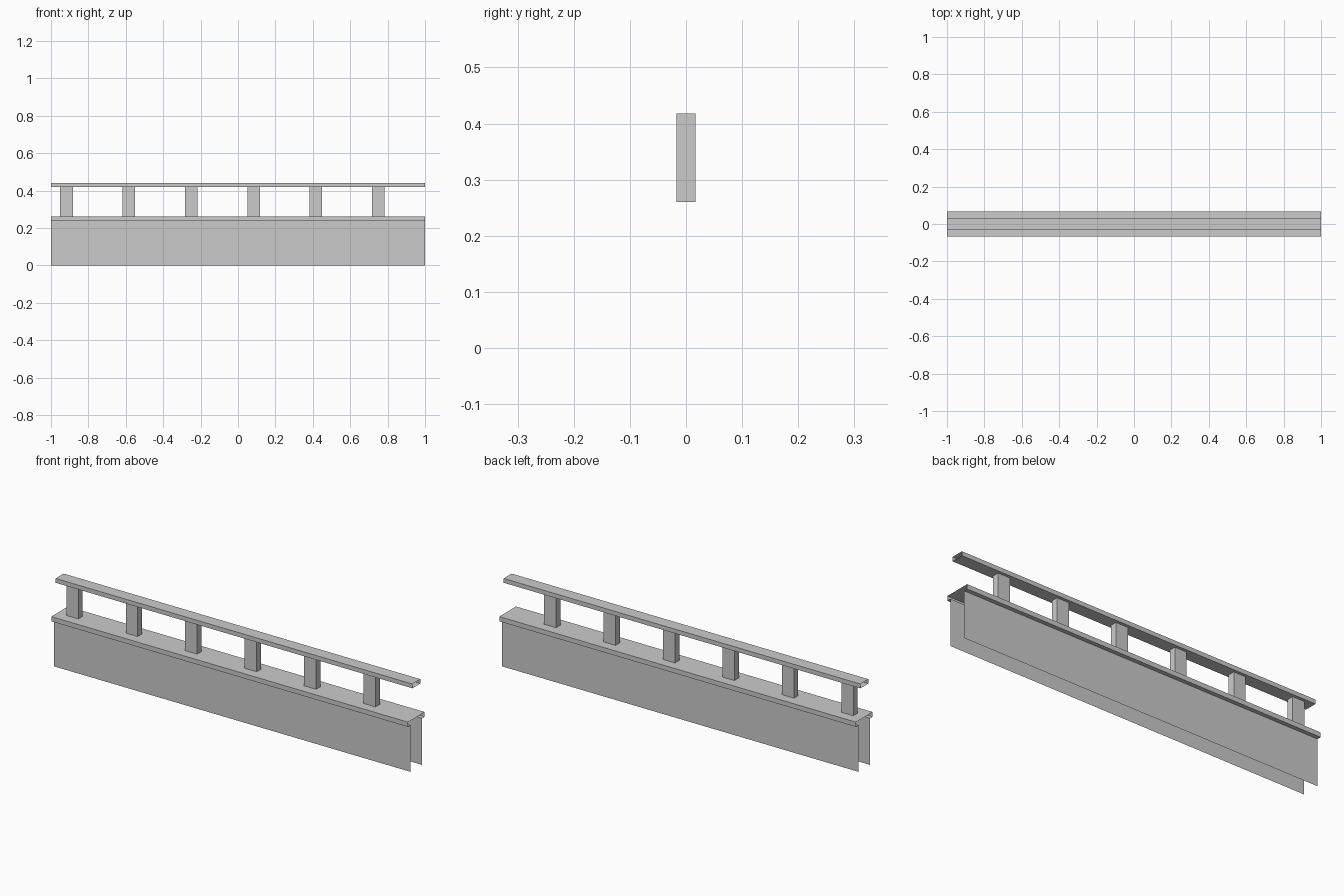
import bpy

if "Cube" in bpy.data.objects:
    bpy.data.objects.remove(bpy.data.objects["Cube"])

LENGTH = 2.0


def make_object(name, verts, faces):
    mesh = bpy.data.meshes.new(name)
    mesh.from_pydata(verts, [], faces)
    mesh.update()
    obj = bpy.data.objects.new(name, mesh)
    bpy.context.collection.objects.link(obj)
    return obj


def extrude_profile(name, profile, closed):
    """Sweep a (y, z) profile along x as an open-ended sheet."""
    n = len(profile)
    verts = [(x, y, z) for x in (-LENGTH / 2, LENGTH / 2) for y, z in profile]
    faces = [(i, (i + 1) % n, n + (i + 1) % n, n + i)
             for i in range(n if closed else n - 1)]
    return make_object(name, verts, faces)


def open_tube(name, cx, half_x, half_y, z0, z1):
    """Four-sided upright tube without end faces."""
    ring = [(-half_x, -half_y), (half_x, -half_y), (half_x, half_y), (-half_x, half_y)]
    verts = [(cx + x, y, z) for z in (z0, z1) for x, y in ring]
    faces = [(i, (i + 1) % 4, 4 + (i + 1) % 4, 4 + i) for i in range(4)]
    return make_object(name, verts, faces)


# Parapet wall: two thin sides under an overhanging coping, open at ends and base
half = [(0.046, 0.0), (0.046, 0.236), (0.067, 0.236), (0.067, 0.26)]
wall_profile = half + [(-y, z) for y, z in reversed(half)]
extrude_profile("parapet_wall", wall_profile, closed=False)

# Handrail: hollow rectangular section with open ends
extrude_profile("handrail",
                [(0.032, 0.418), (0.032, 0.44), (-0.032, 0.44), (-0.032, 0.418)],
                closed=True)

# Evenly spaced posts carrying the handrail
for i in range(6):
    open_tube(f"post_{i + 1}", -0.917 + i / 3, 0.0335, 0.0172, 0.26, 0.418)
